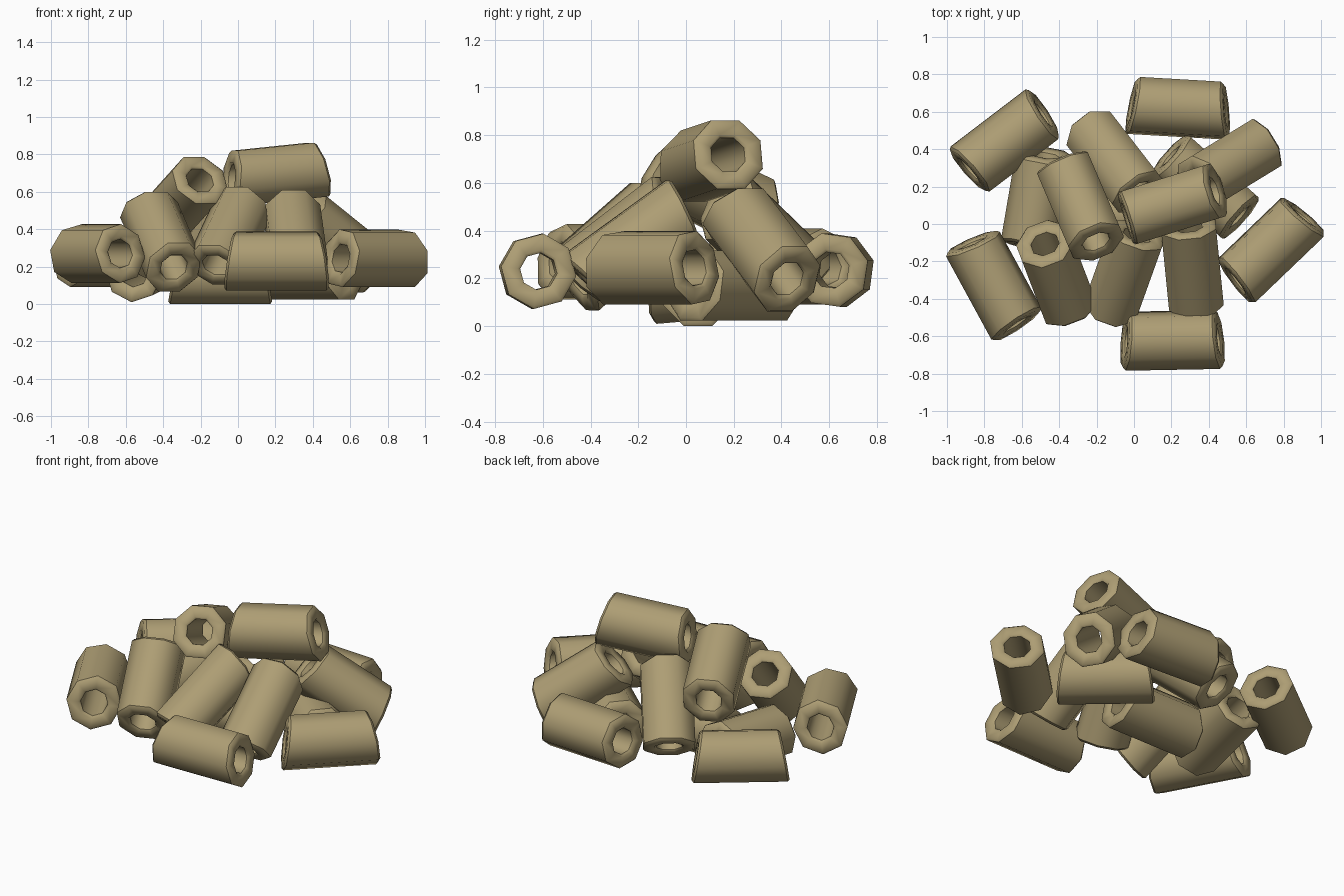
import bpy, bmesh, math
from mathutils import Vector

if "Cube" in bpy.data.objects:
    bpy.data.objects.remove(bpy.data.objects["Cube"])

pasta = bpy.data.materials.new("dry pasta tan")
pasta.diffuse_color = (0.42, 0.34, 0.175, 1)
pasta.use_nodes = True
pasta.node_tree.nodes["Principled BSDF"].inputs["Base Color"].default_value = pasta.diffuse_color

SIDES, R, HOLE, HALF, SLANT, CH = 8, 0.159, 0.078, 0.254, 0.18, 0.013
# closed cross-section: radius, sign of end, inset from the end, crisp edge
PROFILE = [(R, -1, CH, True), (R, 1, CH, True), (R - CH, 1, 0, False), (HOLE + CH, 1, 0, False),
           (HOLE, 1, CH, True), (HOLE, -1, CH, True), (HOLE + CH, -1, 0, False), (R - CH, -1, 0, False)]


def tube(name, a, b, short=(0, 0, 1)):
    """Eight-sided hollow tube from a to b; both ends lean towards the short side."""
    a, b = Vector(a), Vector(b)
    mid, axis = (a + b) / 2, (b - a).normalized()
    s = Vector(short)
    s = (s - axis * s.dot(axis)).normalized()
    t = axis.cross(s)
    bm = bmesh.new()
    rings = []
    for r, end, inset, crisp in PROFILE:
        ring = []
        for i in range(SIDES):
            ang = 2 * math.pi * (i + 0.5) / SIDES
            u, v = r * math.cos(ang), r * math.sin(ang)
            along = end * (HALF - inset - SLANT * u)
            ring.append(bm.verts.new(mid + axis * along + s * u + t * v))
        rings.append(ring)
    for k in range(len(rings)):
        p, q = rings[k], rings[(k + 1) % len(rings)]
        for i in range(SIDES):
            j = (i + 1) % SIDES
            bm.faces.new((p[i], p[j], q[j], q[i])).smooth = True
    # crisp rims, rounded walls
    for ring, row in zip(rings, PROFILE):
        for i in range(SIDES):
            bm.edges.get((ring[i], ring[(i + 1) % SIDES])).smooth = not row[3]
    bmesh.ops.recalc_face_normals(bm, faces=bm.faces)
    me = bpy.data.meshes.new(name)
    bm.to_mesh(me)
    bm.free()
    me.materials.append(pasta)
    ob = bpy.data.objects.new(name, me)
    bpy.context.collection.objects.link(ob)
    return ob


# loose tubes lying around the heap
tube("tube_front", (-0.06, -0.627, 0.23), (0.47, -0.617, 0.23), (0, 0.5, 0.87))
tube("tube_back", (-0.02, 0.635, 0.235), (0.50, 0.605, 0.235), (0, 0.8, 0.6))
tube("tube_back_left", (-0.895, 0.28, 0.25), (-0.475, 0.60, 0.25), (0.2, -0.3, 0.9))
tube("tube_front_left", (-0.865, -0.10, 0.27), (-0.625, -0.54, 0.27), (0.4, 0.2, 0.8))
tube("tube_right", (0.54, -0.31, 0.245), (0.91, 0.045, 0.245), (-0.4, 0.4, 0.75))
# bottom layer
tube("tube_bottom_middle", (-0.36, 0.05, 0.148), (0.17, 0.05, 0.148))
tube("tube_bottom_right", (0.20, 0.36, 0.17), (0.56, 0.04, 0.17))
tube("tube_bottom_left", (-0.555, -0.11, 0.17), (-0.475, 0.36, 0.21), (-0.3, 0, 0.9))
# leaning layer
tube("tube_lean_front_left", (-0.345, -0.45, 0.20), (-0.475, -0.11, 0.50))
tube("tube_lean_front_middle", (-0.12, -0.44, 0.20), (0.02, -0.05, 0.50), (0, 0, -1))
tube("tube_lean_front_right", (0.33, -0.41, 0.19), (0.29, -0.01, 0.48), (0, 0, -1))
tube("tube_lean_back_left", (-0.22, 0.48, 0.20), (0.02, 0.17, 0.50), (0, 0, -1))
tube("tube_lean_back_right", (0.70, 0.43, 0.19), (0.34, 0.21, 0.48))
# top of the heap
tube("tube_top_left", (-0.38, 0.32, 0.465), (-0.20, -0.10, 0.665))
tube("tube_top", (-0.04, 0.03, 0.67), (0.44, 0.18, 0.72))
